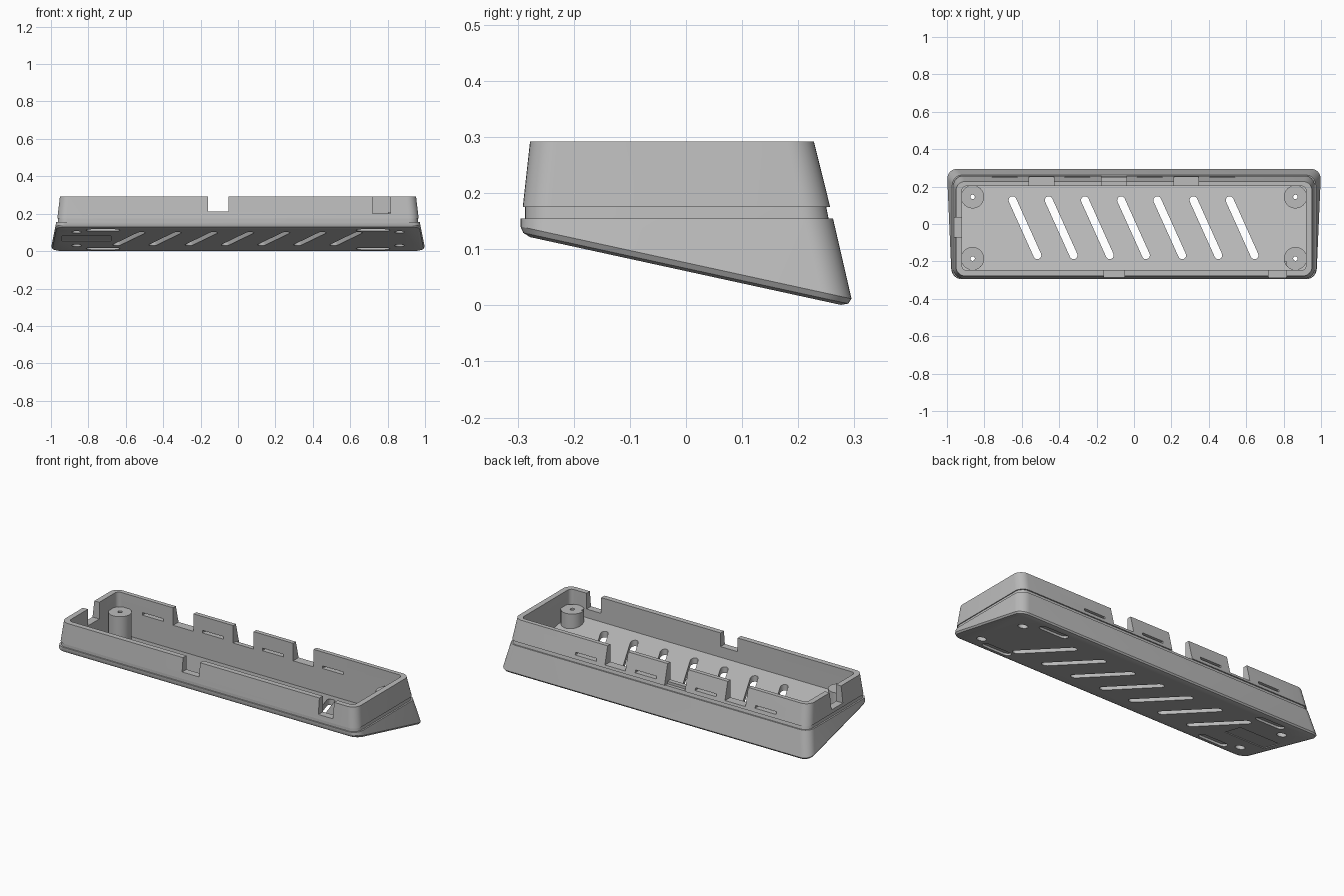
import bpy
import bmesh
from math import pi, cos, sin, atan
from mathutils import Matrix, Vector

cube = bpy.data.objects.get("Cube")
if cube:
    bpy.data.objects.remove(cube)

SLOPE = 0.218
TOP = 0.292
TILT = Matrix.Rotation(-atan(SLOPE), 4, 'X')

grey = bpy.data.materials.new("matte grey")
grey.use_nodes = True
grey.diffuse_color = (0.5, 0.5, 0.5, 1)
grey.node_tree.nodes["Principled BSDF"].inputs["Base Color"].default_value = (0.5, 0.5, 0.5, 1)


def base_z(y):
    """Height of the sloping underside."""
    return SLOPE * (0.28 - y)


def finish(name, bm):
    bmesh.ops.recalc_face_normals(bm, faces=bm.faces)
    mesh = bpy.data.meshes.new(name)
    bm.to_mesh(mesh)
    bm.free()
    mesh.materials.append(grey)
    obj = bpy.data.objects.new(name, mesh)
    bpy.context.collection.objects.link(obj)
    return obj


def rounded_rect(half_x, y0, y1, radius, steps=8):
    pts = []
    for i, (sx, y) in enumerate(((1, y1), (-1, y1), (-1, y0), (1, y0))):
        cx = sx * (half_x - radius)
        cy = y - radius if y == y1 else y + radius
        for k in range(steps + 1):
            a = (i + k / steps) * pi / 2
            pts.append((cx + radius * cos(a), cy + radius * sin(a)))
    return pts


def capsule(length, width, steps=8):
    r, h = width / 2, (length - width) / 2
    return [(side * h + r * cos(a), r * sin(a))
            for side, start in ((1, -pi / 2), (-1, pi / 2))
            for a in (start + pi * k / steps for k in range(steps + 1))]


def add_prism(bm, pts, z0, z1, matrix=Matrix()):
    low = [bm.verts.new(matrix @ Vector((x, y, z0))) for x, y in pts]
    high = [bm.verts.new(matrix @ Vector((x, y, z1))) for x, y in pts]
    bm.faces.new(low[::-1])
    bm.faces.new(high)
    bridge(bm, low, high)


def bridge(bm, low, high):
    n = len(low)
    for i in range(n):
        j = (i + 1) % n
        bm.faces.new((low[i], low[j], high[j], high[i]))


def add_box(bm, x0, x1, y0, y1, z0, z1):
    add_prism(bm, [(x0, y0), (x1, y0), (x1, y1), (x0, y1)], z0, z1)


def add_disc(bm, x, y, radius, z0, z1, sides=24):
    add_prism(bm, [(x + radius * cos(2 * pi * k / sides), y + radius * sin(2 * pi * k / sides))
                   for k in range(sides)], z0, z1)


def boolean(target, tool, operation):
    tool.hide_render = True
    mod = target.modifiers.new(operation.lower(), 'BOOLEAN')
    mod.operation, mod.solver, mod.object = operation, 'EXACT', tool
    bpy.context.view_layer.objects.active = target
    bpy.ops.object.modifier_apply(modifier=mod.name)
    bpy.data.objects.remove(tool)


# Tray shell: half width, front, back, corner radius, height, follows the slope
rings = [
    (0.980, -0.278, 0.276, 0.040, 0.000, True),
    (0.994, -0.290, 0.289, 0.050, 0.005, True),
    (1.000, -0.295, 0.295, 0.055, 0.015, True),
    (0.972, -0.295, 0.262, 0.055, 0.155, False),
    (0.963, -0.287, 0.254, 0.048, 0.155, False),
    (0.961, -0.287, 0.250, 0.048, 0.175, False),
    (0.966, -0.291, 0.257, 0.052, 0.175, False),
    (0.952, -0.278, 0.228, 0.050, TOP, False),
    (0.920, -0.247, 0.203, 0.025, TOP, False),
    (0.920, -0.247, 0.203, 0.025, 0.035, True),
]
bm = bmesh.new()
loops = []
for half, y0, y1, radius, z, sloped in rings:
    loop = []
    for x, y in rounded_rect(half, y0, y1, radius):
        height = z + base_z(y) if sloped else z
        # Sloped outer rings narrow as they rise toward the front
        scale = 1 - 0.2 * base_z(y) if sloped and z < 0.03 else 1
        loop.append(bm.verts.new((x * scale, y, height)))
    loops.append(loop)
for low, high in zip(loops, loops[1:]):
    bridge(bm, low, high)
bm.faces.new(loops[0][::-1])
bm.faces.new(loops[-1])
tray = finish("tray", bm)

# Screw posts in the four corners
post_spots = [(sx * 0.863, y) for sx in (-1, 1) for y in (-0.185, 0.145)]
bm = bmesh.new()
for x, y in post_spots:
    add_disc(bm, x, y, 0.062, base_z(y) + 0.018, 0.21)
boolean(tray, finish("screw_posts", bm), 'UNION')

# Screw holes with wider bores below
bm = bmesh.new()
for x, y in post_spots:
    add_disc(bm, x, y, 0.012, -0.1, 0.3, 16)
boolean(tray, finish("screw_hole_cutter", bm), 'DIFFERENCE')
bm = bmesh.new()
for x, y in post_spots:
    add_disc(bm, x, y, 0.026, -0.1, base_z(y) + 0.06)
boolean(tray, finish("screw_bore_cutter", bm), 'DIFFERENCE')

# Slanted floor vents
bm = bmesh.new()
for i in range(7):
    place = Matrix.Translation((-0.583 + 0.1935 * i, -0.02, 0)) @ Matrix.Rotation(-1.147, 4, 'Z')
    add_prism(bm, capsule(0.365, 0.042), -0.1, 0.25, place)

# Foot recesses and label recess in the underside
for x in (-0.722, 0.722):
    for y in (-0.232, 0.222):
        place = Matrix.Translation((x, y, base_z(y))) @ TILT
        add_prism(bm, capsule(0.18, 0.05), -0.03, 0.012, place)
place = Matrix.Translation((-0.81, -0.025, base_z(-0.025))) @ TILT
add_prism(bm, [(-0.13, -0.062), (0.13, -0.062), (0.13, 0.062), (-0.13, 0.062)], -0.03, 0.004, place)

# Back wall notches and slits
for x in (-0.495, -0.107, 0.28):
    add_box(bm, x - 0.066, x + 0.066, 0.17, 0.35, 0.19, 0.4)
for i in range(4):
    x = -0.69 + 0.387 * i
    add_box(bm, x - 0.068, x + 0.068, 0.17, 0.35, 0.196, 0.211)

# Front wall and end wall notches
add_box(bm, -0.16, -0.05, -0.35, -0.2, 0.212, 0.4)
add_box(bm, 0.72, 0.815, -0.35, -0.2, 0.2, 0.4)
add_box(bm, -1.1, -0.9, -0.07, 0.035, 0.195, 0.4)
boolean(tray, finish("opening_cutter", bm), 'DIFFERENCE')

# Deeper outer ledge of the middle back notch
bm = bmesh.new()
add_box(bm, -0.173, -0.041, 0.23, 0.35, 0.175, 0.4)
boolean(tray, finish("ledge_cutter", bm), 'DIFFERENCE')

# Smooth rounded corners, sharp edges kept
bpy.ops.object.select_all(action='DESELECT')
tray.select_set(True)
bpy.context.view_layer.objects.active = tray
bpy.ops.object.shade_smooth_by_angle(angle=0.5)
